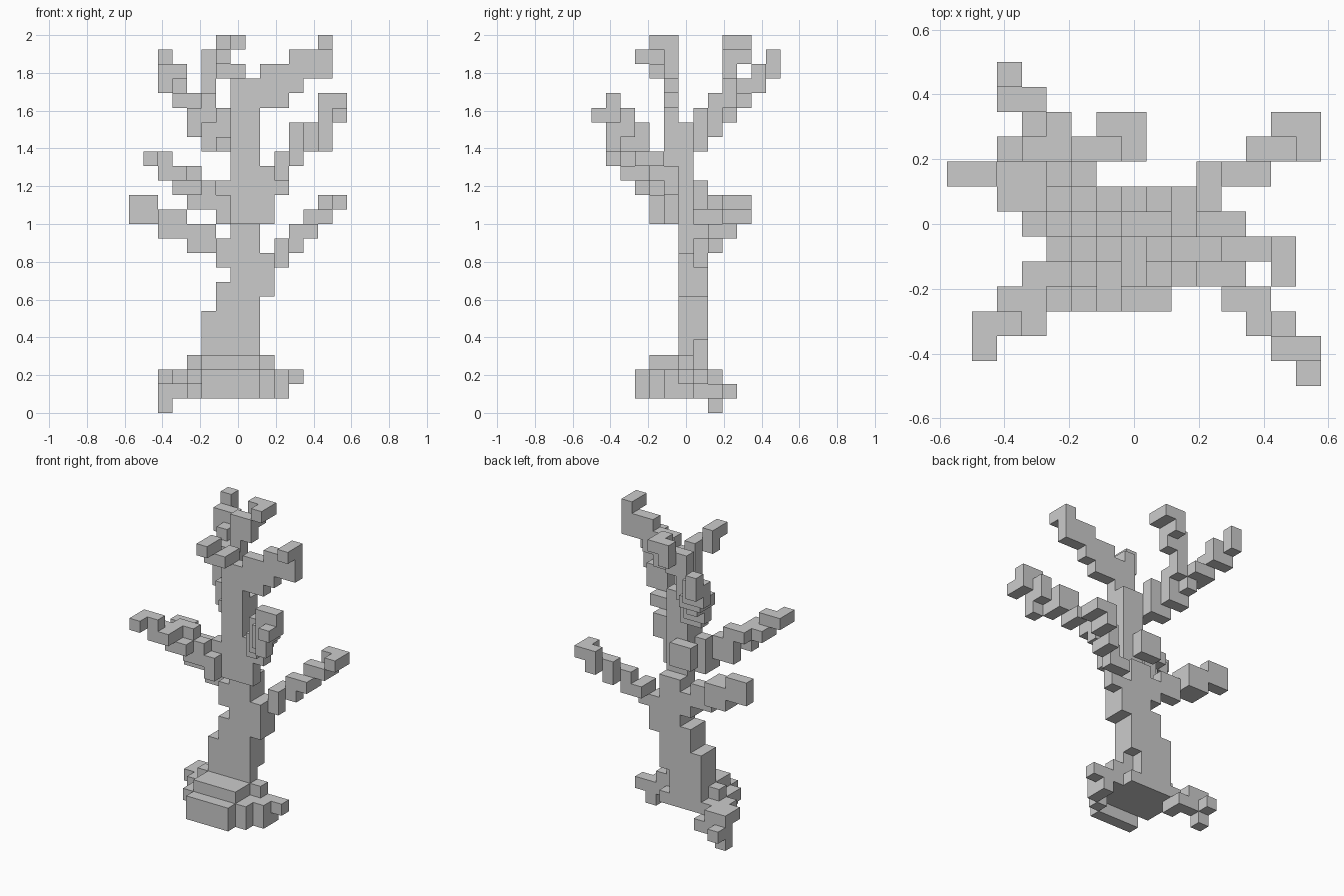
import bpy, bmesh
from itertools import product

if "Cube" in bpy.data.objects:
    bpy.data.objects.remove(bpy.data.objects["Cube"])

N = 26                      # tree height in cubes
S = 2.0 / N                 # cube size
STEP = {'l': (-1, 0, 0), 'r': (1, 0, 0), 'f': (0, -1, 0),
        'b': (0, 1, 0), 'd': (0, 0, -1), 'u': (0, 0, 1)}
parts = {}
used = set()


def put(name, cell):
    if cell not in used:
        used.add(cell)
        parts.setdefault(name, []).append(cell)


def box(name, x, y, z):
    """Fill inclusive ranges of cells."""
    for c in product(*(range(a, b + 1) for a, b in (x, y, z))):
        put(name, c)


def walk(name, start, moves=''):
    """Grow a branch cube by cube."""
    put(name, start)
    c = start
    for m in moves:
        c = tuple(a + b for a, b in zip(c, STEP[m]))
        put(name, c)


# Root mound
box('root_mound', (5, 8), (3, 3), (1, 2))
box('root_mound', (4, 8), (4, 7), (2, 2))
box('root_mound', (5, 8), (4, 6), (3, 3))
walk('root_mound', (4, 6, 3))
# Right and back-left roots
box('right_root', (9, 9), (4, 6), (2, 2))
walk('right_root', (9, 4, 1))
box('right_root', (10, 10), (5, 6), (1, 2))
walk('right_root', (11, 6, 2))
walk('right_root', (9, 6, 3))
box('left_root', (3, 3), (6, 8), (2, 2))
walk('left_root', (4, 7, 1), 'blluf')
walk('left_root', (2, 8, 0), 'ub')

# Trunk
box('trunk', (5, 7), (6, 7), (3, 6))
box('trunk', (8, 8), (6, 6), (4, 6))
box('trunk', (8, 8), (7, 7), (5, 6))
box('trunk', (6, 8), (6, 7), (7, 8))
box('trunk', (7, 8), (6, 7), (9, 12))
box('trunk', (9, 9), (7, 7), (8, 9))
box('trunk', (9, 9), (6, 6), (8, 10))
box('trunk', (7, 8), (5, 6), (13, 19))
box('trunk', (6, 7), (7, 7), (14, 15))
box('trunk', (9, 9), (5, 5), (13, 16))
box('trunk', (7, 8), (5, 5), (20, 22))

# Low branches
walk('low_right_branch', (9, 7, 10), 'rubrurburburf')
box('low_left_branch', (6, 6), (6, 7), (10, 11))
box('low_left_branch', (4, 5), (7, 7), (11, 12))
box('low_left_branch', (2, 3), (7, 8), (12, 13))
box('low_left_branch', (0, 1), (8, 8), (13, 14))

# Middle branches
box('mid_left_branch', (6, 6), (4, 5), (13, 14))
walk('mid_left_branch', (6, 5, 15))
walk('mid_left_branch', (6, 4, 14), 'llufluflulf')
walk('mid_left_branch', (5, 4, 15), 'lul')
walk('mid_left_branch', (2, 3, 16))
walk('mid_right_branch', (9, 5, 15), 'rufurfurufrufurdf')
box('mid_right_branch', (12, 12), (2, 2), (18, 19))
walk('mid_right_branch', (11, 3, 19))
box('mid_right_branch', (13, 13), (1, 1), (18, 19))

# High branches
walk('high_back_left_branch', (7, 6, 18), 'lblublubulbublubu')
walk('high_back_left_branch', (3, 11, 23))
walk('high_back_left_branch', (2, 12, 23))
walk('high_back_left_branch', (4, 10, 21))
box('high_back_left_branch', (6, 6), (7, 7), (19, 20))
walk('high_back_branch', (5, 8, 19), 'uubuuruburf')
walk('high_back_branch', (5, 9, 24))
walk('high_right_branch', (8, 5, 21), 'rrurururuf')
box('high_right_branch', (9, 10), (5, 5), (22, 23))
walk('high_right_branch', (11, 5, 24))
walk('high_right_branch', (13, 5, 23))
walk('high_front_left_branch', (7, 5, 23), 'fluf')

# Build each part from its exposed cube faces
for name, cells in parts.items():
    bm = bmesh.new()
    for c in cells:
        for d in STEP.values():
            if tuple(a + b for a, b in zip(c, d)) in used:
                continue
            ax = next(i for i in range(3) if d[i])
            u, v = (ax + 1) % 3, (ax + 2) % 3
            ring = [(0, 0), (1, 0), (1, 1), (0, 1)]
            if d[ax] < 0:
                ring.reverse()
            vs = []
            for p, q in ring:
                k = list(c)
                k[ax] += d[ax] > 0
                k[u] += p
                k[v] += q
                vs.append(bm.verts.new(((k[0] - 7.5) * S, (k[1] - 6.5) * S, k[2] * S)))
            bm.faces.new(vs)
    bmesh.ops.remove_doubles(bm, verts=bm.verts[:], dist=1e-4)
    me = bpy.data.meshes.new(name)
    bm.to_mesh(me)
    bm.free()
    bpy.context.collection.objects.link(bpy.data.objects.new(name, me))
